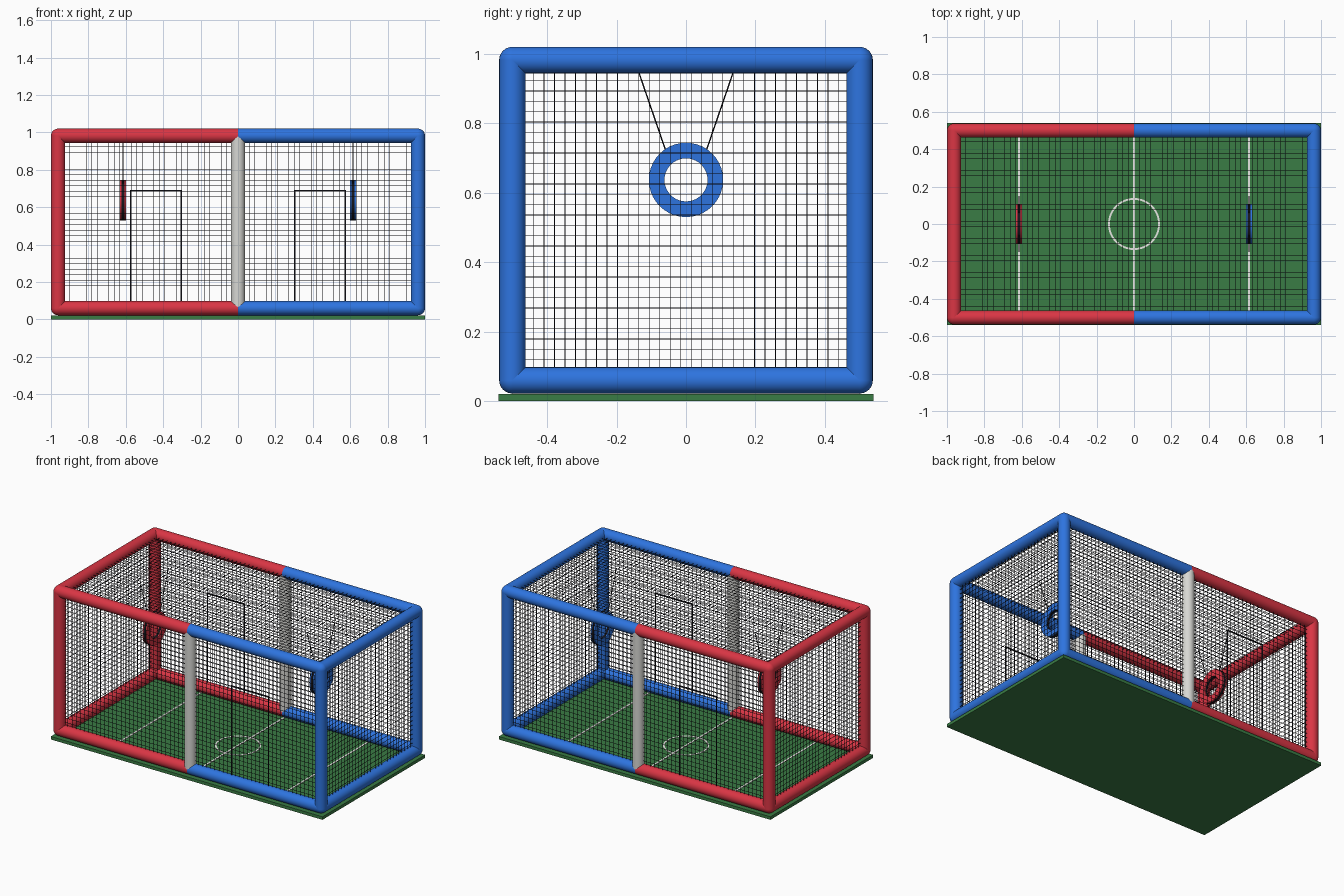
import bpy, bmesh, math
from mathutils import Vector, Matrix

cube = bpy.data.objects.get("Cube")
if cube:
    bpy.data.objects.remove(cube, do_unlink=True)

# Main dimensions
X, Y, LOW, HIGH, R = 0.962, 0.5, 0.06, 0.982, 0.038
FLOOR = 0.02
HOOP_X, HOOP_Z = 0.615, 0.637


def material(name, rgb, rough=0.6):
    m = bpy.data.materials.new(name)
    m.use_nodes = True
    m.diffuse_color = (*rgb, 1)
    bsdf = m.node_tree.nodes["Principled BSDF"]
    bsdf.inputs["Base Color"].default_value = (*rgb, 1)
    bsdf.inputs["Roughness"].default_value = rough
    return m


RED = material("red", (0.70, 0.036, 0.058))
BLUE = material("blue", (0.027, 0.175, 0.74))
GREEN = material("turf green", (0.042, 0.20, 0.058))
WHITE = material("white", (0.85, 0.85, 0.82))
GREY = material("pale grey", (0.68, 0.68, 0.65))
BLACK = material("net black", (0.008, 0.008, 0.012))


def finish(bm, name, *mats, smooth=False):
    bmesh.ops.recalc_face_normals(bm, faces=bm.faces)
    me = bpy.data.meshes.new(name)
    bm.to_mesh(me)
    bm.free()
    ob = bpy.data.objects.new(name, me)
    bpy.context.collection.objects.link(ob)
    for m in mats:
        me.materials.append(m)
    if smooth:
        bpy.ops.object.select_all(action='DESELECT')
        ob.select_set(True)
        bpy.context.view_layer.objects.active = ob
        bpy.ops.object.shade_smooth_by_angle(angle=math.radians(40))
    return ob


def box(bm, centre, size):
    bmesh.ops.create_cube(bm, size=1, matrix=Matrix.Translation(centre) @ Matrix.Diagonal((*size, 1)))


def tube(bm, a, b, r, sides=24):
    a, b = Vector(a), Vector(b)
    d = b - a
    turn = d.to_track_quat('Z', 'Y').to_matrix().to_4x4()
    bmesh.ops.create_cone(bm, cap_ends=True, segments=sides, radius1=r, radius2=r,
                          depth=d.length, matrix=Matrix.Translation((a + b) / 2) @ turn)


# Turf slab
bm = bmesh.new()
box(bm, (0, 0, FLOOR / 2), (2, 1.08, FLOOR))
finish(bm, "turf", GREEN)

# Painted pitch lines
bm = bmesh.new()
for x in (-HOOP_X, 0, HOOP_X):
    box(bm, (x, 0, FLOOR + 0.001), (0.012, 2 * Y, 0.002))
finish(bm, "pitch_lines", WHITE)


def ring(bm, profile, steps):
    """Sweep a closed (radius, height) profile around z."""
    loops = []
    for i in range(steps):
        a = math.tau * i / steps
        loops.append([bm.verts.new((r * math.cos(a), r * math.sin(a), h)) for r, h in profile])
    n = len(profile)
    for i in range(steps):
        p, q = loops[i], loops[(i + 1) % steps]
        for j in range(n):
            k = (j + 1) % n
            bm.faces.new((p[j], q[j], q[k], p[k]))


bm = bmesh.new()
ring(bm, [(0.129, FLOOR), (0.139, FLOOR), (0.139, FLOOR + 0.002), (0.129, FLOOR + 0.002)], 48)
finish(bm, "centre_circle", WHITE)

# Padded tube frame, hoop and ropes for each half
for s, colour, side in ((-1, RED, "right"), (1, BLUE, "left")):
    bm = bmesh.new()
    for y in (-Y, Y):
        tube(bm, (s * X, y, LOW), (s * X, y, HIGH), R)
        for z in (LOW, HIGH):
            tube(bm, (0, y, z), (s * X, y, z), R)
            bmesh.ops.create_uvsphere(bm, u_segments=24, v_segments=12, radius=R,
                                      matrix=Matrix.Translation((s * X, y, z)))
    for z in (LOW, HIGH):
        tube(bm, (s * X, -Y, z), (s * X, Y, z), R)
    finish(bm, side + "_frame", colour, smooth=True)

    # Flat hoop with a dark band round its rims
    bm = bmesh.new()
    inner, outer, h, band = 0.062, 0.107, 0.015, 0.008
    ring(bm, [(inner, -h), (outer, -h), (outer, -band), (outer, band),
              (outer, h), (inner, h), (inner, band), (inner, -band)], 40)
    for f in bm.faces:
        c = f.calc_center_median()
        f.material_index = int(abs(c.z) < 0.001)
    bm.transform(Matrix.Translation((s * HOOP_X, 0, HOOP_Z)) @ Matrix.Rotation(math.pi / 2, 4, 'Y'))
    finish(bm, side + "_hoop", colour, BLACK, smooth=True)

    bm = bmesh.new()
    for t in (-1, 1):
        tube(bm, (s * HOOP_X, t * 0.058, 0.72), (s * HOOP_X, t * 0.148, HIGH), 0.002, 6)
    finish(bm, side + "_hoop_ropes", BLACK)

# Middle posts
for y, name in ((-Y, "front"), (Y, "back")):
    bm = bmesh.new()
    tube(bm, (0, y, LOW), (0, y, HIGH), R - 0.0005)
    finish(bm, name + "_middle_post", GREY, smooth=True)


def net(name, centre, u, v, half_u, half_v, cell=0.03, thick=0.002):
    """Grid of thin strands in the plane of axes u and v."""
    bm = bmesh.new()
    for along, across, la, lc in ((u, v, half_u, half_v), (v, u, half_v, half_u)):
        count = round(2 * lc / cell)
        for i in range(1, count):
            c = Vector(centre)
            c[across] += -lc + 2 * lc * i / count
            size = [thick] * 3
            size[along] = 2 * la
            box(bm, c, size)
    finish(bm, name, BLACK)


MID, HALF = (LOW + HIGH) / 2, (HIGH - LOW) / 2
net("front_net", (0, -Y, MID), 0, 2, X, HALF)
net("back_net", (0, Y, MID), 0, 2, X, HALF)
net("right_net", (-X, 0, MID), 1, 2, Y, HALF)
net("left_net", (X, 0, MID), 1, 2, Y, HALF)
net("top_net", (0, 0, HIGH), 0, 1, X, Y)

# Doorway outlines, diagonally opposite each other
for s, name in ((1, "front"), (-1, "back")):
    bm = bmesh.new()
    x0, x1, top, y = s * 0.305, s * 0.575, 0.69, -s * Y
    for x in (x0, x1):
        box(bm, (x, y, (LOW + top) / 2), (0.006, 0.006, top - LOW))
    box(bm, ((x0 + x1) / 2, y, top), (0.276, 0.006, 0.006))
    finish(bm, name + "_doorway", BLACK)
